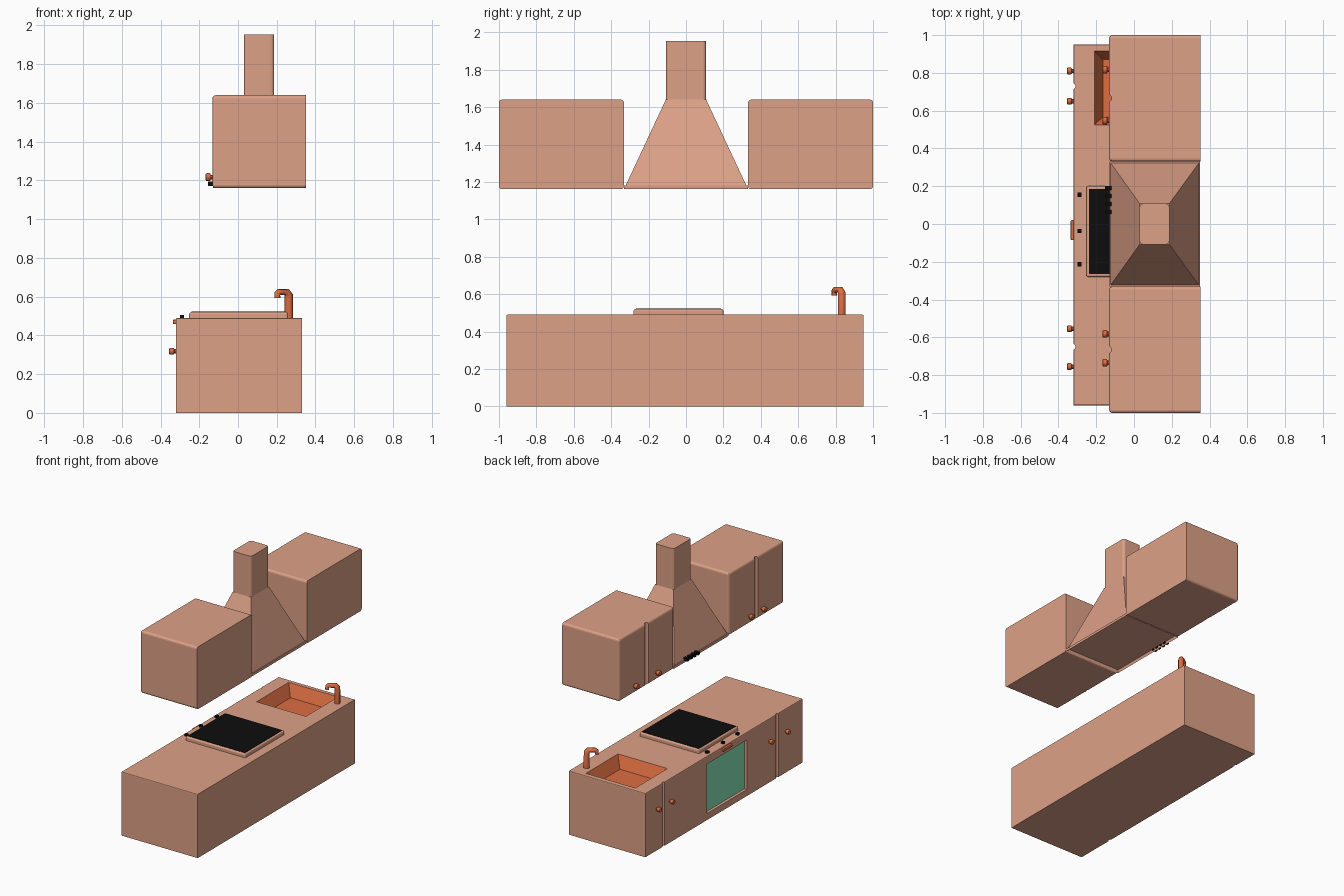
import bpy, bmesh, math
from mathutils import Matrix

if "Cube" in bpy.data.objects:
    bpy.data.objects.remove(bpy.data.objects["Cube"])


def material(name, rgb):
    m = bpy.data.materials.new(name)
    lin = [((c / 255 + 0.055) / 1.055) ** 2.4 for c in rgb]
    m.diffuse_color = (*lin, 1)
    m.use_nodes = True
    m.node_tree.nodes["Principled BSDF"].inputs["Base Color"].default_value = m.diffuse_color
    return m


CLAY = material("clay_body", (222, 161, 135))
ORANGE = material("burnt_orange", (220, 109, 66))
GREEN = material("green_glass", (136, 228, 182))
BLACK = material("black", (13, 13, 13))


def finish(bm, name, mat):
    bmesh.ops.recalc_face_normals(bm, faces=bm.faces)
    me = bpy.data.meshes.new(name)
    bm.to_mesh(me)
    bm.free()
    ob = bpy.data.objects.new(name, me)
    bpy.context.collection.objects.link(ob)
    me.materials.append(mat)
    return ob


def loft(bm, rings):
    """Rectangular rings (x0, x1, y0, y1, z) joined bottom to top."""
    loops = [[bm.verts.new(p) for p in
              ((a, c, z), (b, c, z), (b, d, z), (a, d, z))] for a, b, c, d, z in rings]
    for lo, hi in zip(loops, loops[1:]):
        for i in range(4):
            j = (i + 1) % 4
            bm.faces.new((lo[i], lo[j], hi[j], hi[i]))
    bottom = bm.faces.new(loops[0][::-1])
    bm.faces.new(loops[-1])
    return bottom


def box(name, x, y, z, mat, bevel=0, keep=lambda e: True, segments=3):
    bm = bmesh.new()
    loft(bm, [(*x, *y, z[0]), (*x, *y, z[1])])
    if bevel:
        edges = [e for e in bm.edges if keep(e)]
        bmesh.ops.bevel(bm, geom=edges, offset=bevel, segments=segments,
                        profile=0.5, affect='EDGES')
    return finish(bm, name, mat)


def cylinder(name, loc, r, length, mat, axis='Z', sides=10, r2=None):
    bm = bmesh.new()
    rot = Matrix.Rotation(-math.pi / 2, 4, 'Y') if axis == 'X' else Matrix()
    bmesh.ops.create_cone(bm, cap_ends=True, segments=sides, radius1=r,
                          radius2=r2 or r, depth=length,
                          matrix=Matrix.Translation(loc) @ rot)
    return finish(bm, name, mat)


def cut(ob, cutter):
    mod = ob.modifiers.new("cut", 'BOOLEAN')
    mod.operation = 'DIFFERENCE'
    mod.solver = 'EXACT'
    mod.object = cutter
    bpy.context.view_layer.objects.active = ob
    bpy.ops.object.modifier_apply(modifier=mod.name)
    bpy.data.objects.remove(cutter)


def knob(name, x, y, z, r):
    # short stem with a wider rounded head, pointing to -x
    cylinder(name + "_stem", (x - 0.008, y, z), r * 0.6, 0.03, ORANGE, 'X')
    ob = cylinder(name, (x - 0.022, y, z), r, 0.026, ORANGE, 'X', 8)
    mod = ob.modifiers.new("round", 'BEVEL')
    mod.width = 0.006
    mod.segments = 2


# base cabinet, with bevelled top edges
base = box("base_cabinet", (-0.32, 0.33), (-0.96, 0.95), (0, 0.49), CLAY, 0.006,
           lambda e: all(v.co.z > 0.4 for v in e.verts) and not all(v.co.x > 0.3 for v in e.verts), 2)

# sink basin, narrowing towards its floor
bm = bmesh.new()
loft(bm, [(-0.165, 0.165, 0.567, 0.872, 0.40), (-0.21, 0.21, 0.525, 0.915, 0.49),
          (-0.21, 0.21, 0.525, 0.915, 0.6)])
cut(base, finish(bm, "sink_cutter", CLAY))
# oven opening and door gaps
cut(base, box("oven_cutter", (-0.4, -0.298), (-0.285, 0.20), (0.05, 0.43), CLAY))
for y in (0.73, -0.65):
    cut(base, cylinder("gap_cutter", (-0.326, y, 0.25), 0.016, 0.8, CLAY, sides=12))

# colour the basin and the oven glass by position
base.data.materials.clear()
for m in (CLAY, ORANGE, GREEN):
    base.data.materials.append(m)
for f in base.data.polygons:
    c, n = f.center, f.normal
    f.material_index = 0
    if -0.22 < c.x < 0.22 and 0.52 < c.y < 0.92 and 0.3 < c.z < 0.48:
        f.material_index = 1
    elif abs(c.x + 0.298) < 0.003 and n.x < -0.9 and -0.29 < c.y < 0.21:
        f.material_index = 2

for i, y in enumerate((0.81, 0.65, -0.555, -0.755)):
    knob(f"base_knob_{i}", -0.32, y, 0.318, 0.019)

# oven handle and cooker controls
box("oven_handle", (-0.336, -0.315), (-0.086, 0.02), (0.458, 0.482), ORANGE, 0.006, segments=2)
for i, y in enumerate((0.155, -0.037, -0.213)):
    box(f"cooker_control_{i}", (-0.30, -0.278), (y - 0.011, y + 0.011), (0.485, 0.505), BLACK)

# hob with black cooking surface
box("hob", (-0.252, 0.258), (-0.28, 0.20), (0.48, 0.52), CLAY, 0.01,
    lambda e: any(v.co.z > 0.5 for v in e.verts))
box("hob_surface", (-0.239, 0.245), (-0.266, 0.186), (0.517, 0.5225), BLACK)

# tap: upright post, diagonal arm and downward spout
curve = bpy.data.curves.new("tap", 'CURVE')
curve.dimensions = '3D'
curve.bevel_depth = 1
curve.bevel_resolution = 1
curve.use_fill_caps = True
spline = curve.splines.new('POLY')
path = [(0.262, 0.832, 0.485, 0.023), (0.262, 0.832, 0.605, 0.023),
        (0.252, 0.825, 0.624, 0.019), (0.213, 0.800, 0.624, 0.017),
        (0.203, 0.793, 0.616, 0.016), (0.203, 0.793, 0.594, 0.016)]
spline.points.add(len(path) - 1)
for p, (x, y, z, r) in zip(spline.points, path):
    p.co = (x, y, z, 1)
    p.radius = r
curve.materials.append(ORANGE)
tap = bpy.data.objects.new("tap", curve)
bpy.context.collection.objects.link(tap)

# wall cabinets either side of the hood, flat against the wall
for side, s, knobs in (("left", 1, (0.817, 0.547)), ("right", -1, (-0.582, -0.735))):
    ys = sorted((0.332 * s, 1.0 * s))
    cab = box(f"{side}_wall_cabinet", (-0.132, 0.352), ys, (1.161, 1.64), CLAY, 0.016,
              lambda e: not all(v.co.x > 0.3 for v in e.verts))
    cut(cab, cylinder("gap_cutter", (-0.138, 0.665 * s, 1.4), 0.02, 0.8, CLAY, sides=12))
    for i, y in enumerate(knobs):
        knob(f"{side}_wall_knob_{i}", -0.132, y, 1.217, 0.021)

# extractor hood with a recessed underside
bm = bmesh.new()
bottom = loft(bm, [(-0.13, 0.35, -0.332, 0.332, 1.161), (0.03, 0.187, -0.108, 0.108, 1.64)])
bmesh.ops.inset_region(bm, faces=[bottom], thickness=0.03)
bmesh.ops.translate(bm, verts=bottom.verts, vec=(0, 0, 0.02))
finish(bm, "extractor_hood", CLAY)
box("chimney", (0.03, 0.187), (-0.108, 0.108), (1.62, 1.953), CLAY, 0.018,
    lambda e: abs(e.verts[0].co.z - e.verts[1].co.z) > 0.1)
for i in range(4):
    y = 0.19 - i * 0.042
    box(f"hood_button_{i}", (-0.154, -0.12), (y - 0.011, y + 0.011), (1.172, 1.194), BLACK)
